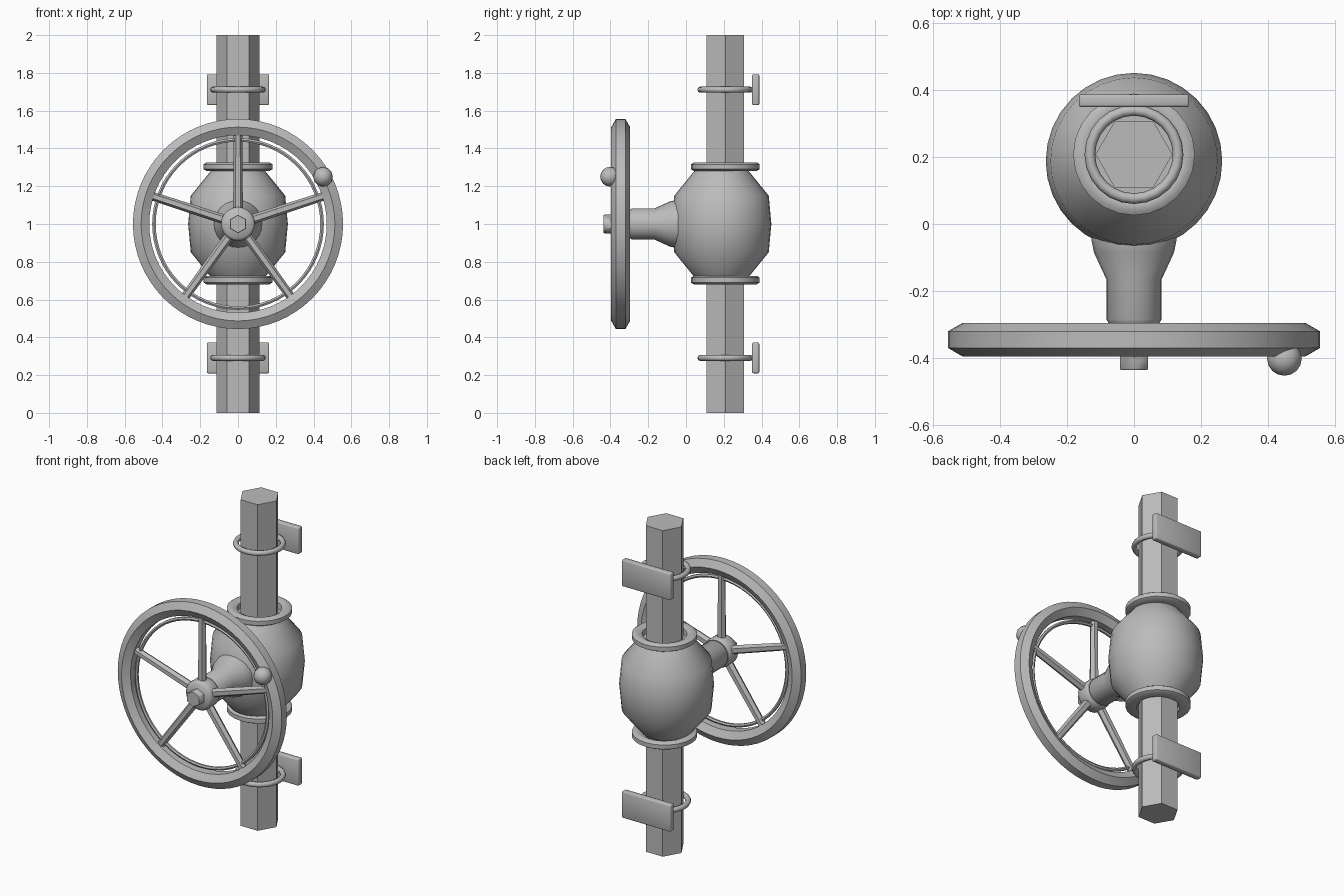
import bpy, bmesh, math
from mathutils import Matrix, Vector

if "Cube" in bpy.data.objects:
    bpy.data.objects.remove(bpy.data.objects["Cube"])

grey = bpy.data.materials.new("plain_grey")
grey.diffuse_color = (0.5, 0.5, 0.5, 1)
grey.use_nodes = True
grey.node_tree.nodes["Principled BSDF"].inputs["Base Color"].default_value = grey.diffuse_color

PIPE_Y = 0.208                       # pipe axis
HUB = Vector((0, -0.346, 1.0))       # wheel centre
TO_FRONT = Matrix.Rotation(math.pi / 2, 4, 'X')   # local z -> -y


def finish(name, bm, matrix):
    bmesh.ops.recalc_face_normals(bm, faces=bm.faces)
    me = bpy.data.meshes.new(name)
    bm.transform(matrix)
    bm.to_mesh(me)
    bm.free()
    me.materials.append(grey)
    ob = bpy.data.objects.new(name, me)
    bpy.context.collection.objects.link(ob)
    bpy.ops.object.select_all(action='DESELECT')
    ob.select_set(True)
    bpy.context.view_layer.objects.active = ob
    bpy.ops.object.shade_smooth_by_angle(angle=math.radians(50))
    return ob


def lathe(name, profile, segs, matrix, closed=False, offset=0.0):
    """Revolve (radius, z) points around local z; closed joins last to first, else caps."""
    bm = bmesh.new()
    rings = []
    for r, z in profile:
        rings.append([bm.verts.new((r * math.cos(offset + math.tau * i / segs),
                                    r * math.sin(offset + math.tau * i / segs), z))
                      for i in range(segs)])
    pairs = list(zip(rings, rings[1:]))
    if closed:
        pairs.append((rings[-1], rings[0]))
    else:
        bm.faces.new(rings[0])
        bm.faces.new(rings[-1])
    for a, b in pairs:
        for i in range(segs):
            j = (i + 1) % segs
            bm.faces.new((a[i], a[j], b[j], b[i]))
    return finish(name, bm, matrix)


def ring(name, major, minor, segs, sides, matrix):
    prof = [(major + minor * math.sin(math.tau * k / sides),
             minor * math.cos(math.tau * k / sides)) for k in range(sides)]
    return lathe(name, prof, segs, matrix, closed=True)


def at(x, y, z):
    return Matrix.Translation((x, y, z))


# Hexagonal pipe
lathe("pipe", [(0.115, 0), (0.115, 2)], 6, at(0, PIPE_Y, 0))

# Valve body
lathe("valve_body", [(0.14, -0.285), (0.25, -0.15), (0.264, 0), (0.25, 0.15), (0.14, 0.285)],
      32, at(0, 0.188, 1))

# Collars above and below the body
collar = [(0.12, -0.022), (0.165, -0.023), (0.182, -0.013), (0.182, 0.013),
          (0.167, 0.023), (0.148, 0.023), (0.125, 0.012)]
for label, z in (("upper", 1.303), ("lower", 0.703)):
    lathe(label + "_collar", collar, 24, at(0, PIPE_Y, z), closed=True)

# Neck between body and wheel
lathe("neck", [(0.13, -0.05), (0.127, 0.05), (0.12, 0.085), (0.083, 0.165),
               (0.083, 0.285), (0.075, 0.297)], 24, at(0, 0, 1) @ TO_FRONT)

# Hand wheel: rim, thin inner ring, hub, nut
wheel = Matrix.Translation(HUB) @ TO_FRONT
ring("wheel_rim", 0.513, 0.05, 64, 6, wheel)
ring("wheel_inner_ring", 0.445, 0.011, 64, 6, wheel)
lathe("wheel_hub", [(0.08, -0.05), (0.09, -0.035), (0.09, 0.03), (0.075, 0.045)], 20, wheel)
lathe("hub_nut", [(0.049, 0.03), (0.049, 0.086), (0.046, 0.09)], 6, wheel, offset=math.pi / 6)

# Five spokes
for k in range(5):
    turn = Matrix.Rotation(math.tau * k / 5, 4, 'Y')
    lathe(f"spoke_{k + 1}", [(0.026, 0.05), (0.023, 0.47)], 6, Matrix.Translation(HUB) @ turn)

# Knob on the rim
bm = bmesh.new()
bmesh.ops.create_uvsphere(bm, u_segments=12, v_segments=8, radius=0.052)
finish("wheel_knob", bm, at(0.45, -0.402, 1.25) @ TO_FRONT)

# Wall brackets: clamp ring and rounded plate
for label, z in (("upper", 1.711), ("lower", 0.291)):
    ring(label + "_clamp_ring", 0.132, 0.016, 24, 8, at(0, PIPE_Y, z))
    bm = bmesh.new()
    bmesh.ops.create_cube(bm, size=1)
    bm.transform(Matrix.Diagonal((0.33, 0.038, 0.163, 1)))
    bmesh.ops.bevel(bm, geom=bm.edges[:], offset=0.007, segments=2, profile=0.5, affect='EDGES')
    finish(label + "_wall_plate", bm, at(0, 0.369, z))
